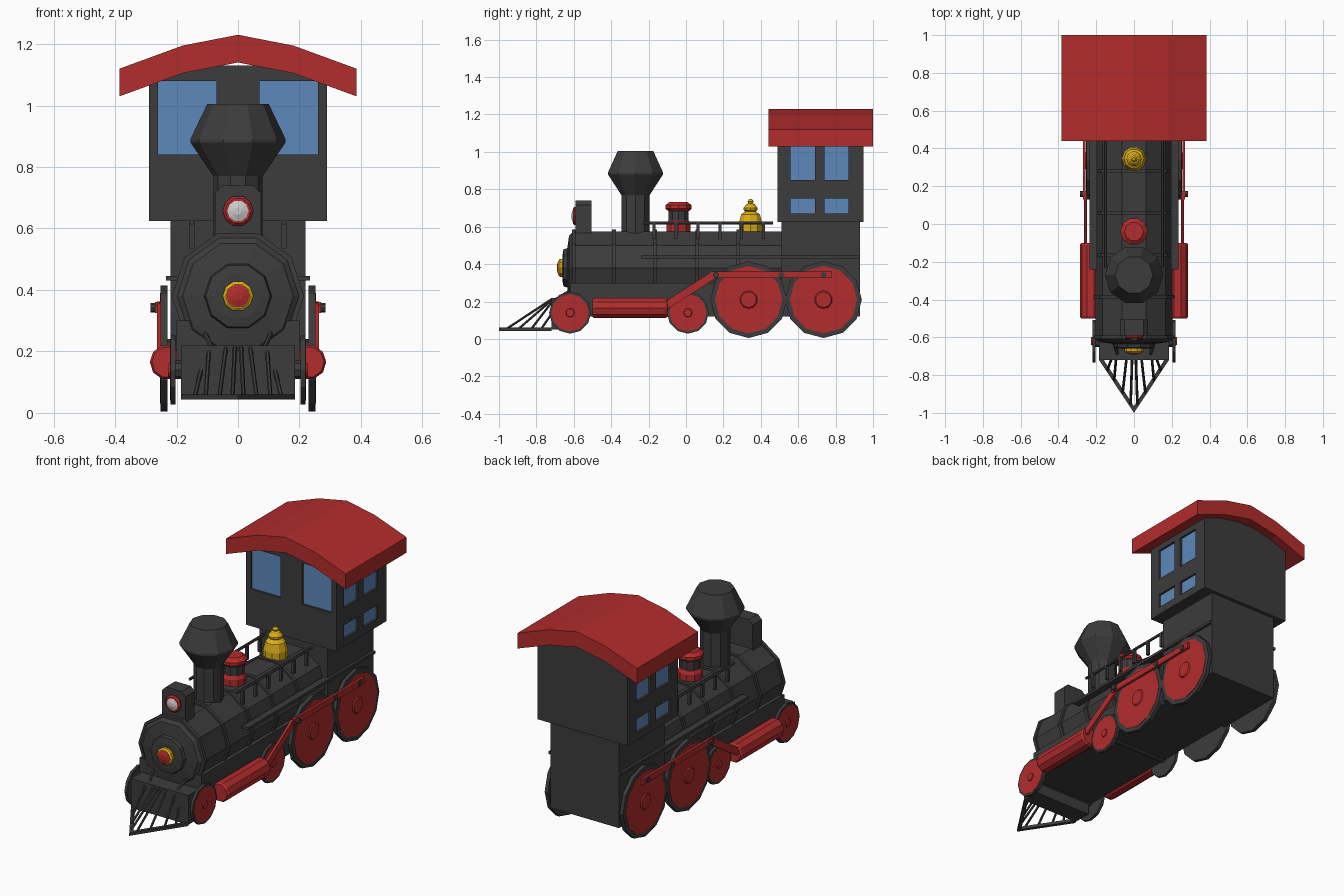
import bpy, bmesh, math
from mathutils import Vector

if "Cube" in bpy.data.objects:
    bpy.data.objects.remove(bpy.data.objects["Cube"])


def material(name, rgb):
    m = bpy.data.materials.new(name)
    m.diffuse_color = (*rgb, 1)
    m.use_nodes = True
    m.node_tree.nodes["Principled BSDF"].inputs["Base Color"].default_value = m.diffuse_color
    return m


DARK = material("charcoal", (0.045, 0.045, 0.045))
RED = material("red", (0.45, 0.025, 0.025))
BLUE = material("window_blue", (0.11, 0.25, 0.5))
GOLD = material("gold", (0.7, 0.42, 0.01))
SILVER = material("silver", (0.7, 0.7, 0.7))
X, Y, Z = Vector((1, 0, 0)), Vector((0, 1, 0)), Vector((0, 0, 1))


def finish(name, bm, mat):
    bmesh.ops.recalc_face_normals(bm, faces=bm.faces)
    me = bpy.data.meshes.new(name)
    bm.to_mesh(me)
    bm.free()
    ob = bpy.data.objects.new(name, me)
    bpy.context.collection.objects.link(ob)
    if mat:
        me.materials.append(mat)
    return ob


def add_box(bm, lo, hi):
    vs = [bm.verts.new((x, y, z)) for x in (lo[0], hi[0])
          for y in (lo[1], hi[1]) for z in (lo[2], hi[2])]
    for f in ((0, 1, 3, 2), (4, 6, 7, 5), (0, 4, 5, 1), (2, 3, 7, 6), (0, 2, 6, 4), (1, 5, 7, 3)):
        bm.faces.new([vs[i] for i in f])


def boxes(name, spans, mat):
    bm = bmesh.new()
    for lo, hi in spans:
        lo, hi = zip(*[sorted(p) for p in zip(lo, hi)])
        add_box(bm, lo, hi)
    return finish(name, bm, mat)


def turned(name, profile, loc, axis, mat, n=10):
    """Faceted solid of revolution; profile is (radius, distance along axis)."""
    d = Vector(axis)
    u = Z if abs(d.x) > 0.9 else X
    u = (u - d * u.dot(d)).normalized()
    v = d.cross(u)
    bm = bmesh.new()
    rings = []
    for r, h in profile:
        rings.append([bm.verts.new(Vector(loc) + d * h + r * (math.cos(a) * u + math.sin(a) * v))
                      for a in (2 * math.pi * i / n for i in range(n))])
    for a, b in zip(rings, rings[1:]):
        for i in range(n):
            bm.faces.new((a[i], a[(i + 1) % n], b[(i + 1) % n], b[i]))
    bm.faces.new(rings[0])
    bm.faces.new(rings[-1])
    return finish(name, bm, mat)


def bar(name, a, b, r, mat, n=6):
    d = Vector(b) - Vector(a)
    return turned(name, [(r, 0), (r, d.length)], a, d.normalized(), mat, n)


def prism(name, outline, direction, mat):
    bm = bmesh.new()
    f = bm.faces.new([bm.verts.new(p) for p in outline])
    ext = bmesh.ops.extrude_face_region(bm, geom=[f])
    bmesh.ops.translate(bm, vec=direction, verts=[e for e in ext["geom"] if isinstance(e, bmesh.types.BMVert)])
    if not f.is_valid or not any(g == f for g in bm.faces):
        bm.faces.new([v for v in bm.verts][:len(outline)])
    return finish(name, bm, mat)


# Boiler with stepped front plate and bands
turned("boiler", [(0.205, -0.52), (0.205, 0.605), (0.185, 0.62), (0.18, 0.625), (0.11, 0.635),
                  (0.105, 0.655), (0.075, 0.66)], (0, 0, 0.38), -Y, DARK)
for y in (-0.6, -0.385, -0.165, 0.06, 0.28):
    turned("boiler_band", [(0.215, -0.01), (0.215, 0.01)], (0, y, 0.38), Y, DARK)
turned("front_badge_ring", [(0.05, 0), (0.05, 0.025), (0.04, 0.032)], (0, -0.65, 0.38), -Y, GOLD)
turned("front_badge_centre", [(0.04, 0), (0.038, 0.033), (0.015, 0.04)], (0, -0.65, 0.38), -Y, RED)

# Chassis, firebox and front buffer block
boxes("chassis", [((-0.2, -0.62, 0.12), (0.2, 0.6, 0.3))], DARK)
boxes("firebox", [((-0.22, 0.51, 0.12), (0.22, 0.93, 0.63))], DARK)
boxes("buffer_block", [((-0.185, -0.72, 0.05), (0.185, -0.61, 0.22))], DARK)

# Chimney, steam dome and bell
turned("chimney", [(0.08, 0.54), (0.08, 0.77), (0.155, 0.88), (0.155, 0.89), (0.1, 1.005)], (0, -0.27, 0), Z, DARK)
turned("dome_base", [(0.068, 0.56), (0.068, 0.612), (0.058, 0.632)], (0, -0.04, 0), Z, RED)
turned("dome_column", [(0.056, 0.6), (0.056, 0.7)], (0, -0.04, 0), Z, DARK)
turned("dome_cap", [(0.06, 0.685), (0.073, 0.697), (0.073, 0.715), (0.05, 0.733)], (0, -0.04, 0), Z, RED)
turned("bell", [(0.065, 0.57), (0.065, 0.62), (0.053, 0.665), (0.03, 0.682), (0.04, 0.69), (0.04, 0.7),
                (0.024, 0.72), (0.012, 0.725), (0.018, 0.735), (0.008, 0.747)], (0, 0.345, 0), Z, GOLD)

# Headlamp
prism("headlamp_box", [(x, -0.59, z) for x, z in ((-0.075, 0.54), (0.075, 0.54), (0.075, 0.715),
                       (0.05, 0.74), (-0.05, 0.74), (-0.075, 0.715))], (0, 0.085, 0), DARK)
turned("headlamp_rim", [(0.05, 0), (0.05, 0.012), (0.042, 0.02)], (0, -0.585, 0.657), -Y, RED)
turned("headlamp_lens", [(0.042, 0), (0.04, 0.018), (0.012, 0.028)], (0, -0.585, 0.657), -Y, SILVER)

# Cab with recessed windows
cab = boxes("cab", [((-0.29, 0.49, 0.625), (0.29, 0.95, 1.13))], DARK)
cuts, panes = [], []
for s in (-1, 1):
    cuts.append(((s * 0.07, 0.47, 0.84), (s * 0.26, 0.505, 1.08)))
    panes.append(((s * 0.07, 0.502, 0.84), (s * 0.26, 0.508, 1.08)))
    for y0 in (0.56, 0.74):
        for z0, z1 in ((0.67, 0.75), (0.85, 1.03)):
            cuts.append(((s * 0.275, y0, z0), (s * 0.31, y0 + 0.13, z1)))
            panes.append(((s * 0.272, y0, z0), (s * 0.278, y0 + 0.13, z1)))
cutter = boxes("window_cutter", cuts, DARK)
mod = cab.modifiers.new("windows", "BOOLEAN")
mod.object, mod.operation, mod.solver = cutter, "DIFFERENCE", "EXACT"
bpy.context.view_layer.objects.active = cab
bpy.ops.object.modifier_apply(modifier="windows")
bpy.data.objects.remove(cutter)
boxes("window_panes", panes, BLUE)

# Arched cab roof
arc = [(-0.385, 1.12), (-0.18, 1.195), (0, 1.23), (0.18, 1.195), (0.385, 1.12)]
prism("cab_roof", [(x, 0.44, z) for x, z in arc] + [(x, 0.44, z - 0.09) for x, z in reversed(arc)],
      (0, 0.56, 0), RED)

# Cowcatcher frame sides and bars, mirrored below with the running gear
for s in (-1, 1):
    prism("cowcatcher_rail", [(0, -1.0, 0.043), (s * 0.185, -0.72, 0.043), (s * 0.16, -0.72, 0.043),
                              (0, -0.965, 0.043)], (0, 0, 0.017), DARK)
    for xt, zt, xb in ((0.01, 0.215, 0.018), (0.04, 0.21, 0.06), (0.095, 0.2, 0.105), (0.12, 0.14, 0.14)):
        bar("cowcatcher_bar", (s * xt, -0.715, zt), (s * xb, -0.985 + 0.28 * xb / 0.185, 0.055), 0.007, DARK)
    bar("front_strut", (s * 0.085, -0.7, 0.21), (s * 0.11, -0.61, 0.265), 0.008, DARK)

    # Wheels: dark tyre, red disc and hub
    for y, z, r, x in ((-0.62, 0.14, 0.112, 0.203), (0.01, 0.14, 0.112, 0.203),
                       (0.335, 0.21, 0.205, 0.23), (0.735, 0.21, 0.205, 0.23)):
        w = 0.016 if r < 0.15 else 0.022
        rd = r - (0.012 if r < 0.15 else 0.025)
        hub = 0.025 if r < 0.15 else 0.05
        turned("wheel_tyre", [(r, 0), (r, w)], (s * x, y, z), s * X, DARK, 12)
        turned("wheel_disc", [(rd, 0.005), (rd, w + 0.002)], (s * x, y, z), s * X, RED, 12)
        turned("wheel_hub", [(hub, w), (hub * 0.85, w + 0.008)], (s * x, y, z), s * X, RED, 10)
        turned("axle", [(0.03, 0), (0.03, x)], (0, y, z), s * X, DARK, 8)

    # Steam cylinder and drive rods
    turned("steam_cylinder", [(0.05, -0.5), (0.057, -0.49), (0.057, -0.11), (0.05, -0.1)],
           (s * 0.23, 0, 0.165), Y, RED)
    prism("piston_rod", [(s * 0.25, y, z) for y, z in ((-0.12, 0.165), (-0.09, 0.165), (0.16, 0.325),
                         (0.16, 0.362), (0.13, 0.355), (-0.12, 0.195))], (s * 0.014, 0, 0), RED)
    boxes("coupling_rod", [((s * 0.256, 0.13, 0.325), (s * 0.27, 0.78, 0.36))], RED)
    for y in (0.16, 0.51, 0.735):
        turned("rod_pin", [(0.016, 0), (0.016, 0.035)], (s * (0.25 if y < 0.2 else 0.24), y, 0.342), s * X, DARK, 8)

    # Side ledge, handrail and posts
    boxes("side_ledge", [((s * 0.195, -0.24, 0.43), (s * 0.235, 0.93, 0.445))], DARK)
    bar("handrail", (s * 0.15, -0.23, 0.62), (s * 0.15, 0.465, 0.62), 0.008, DARK)
    for i in range(6):
        y = -0.17 + 0.117 * i
        boxes("handrail_post", [((s * 0.142, y - 0.008, 0.535), (s * 0.158, y + 0.008, 0.62))], DARK)
